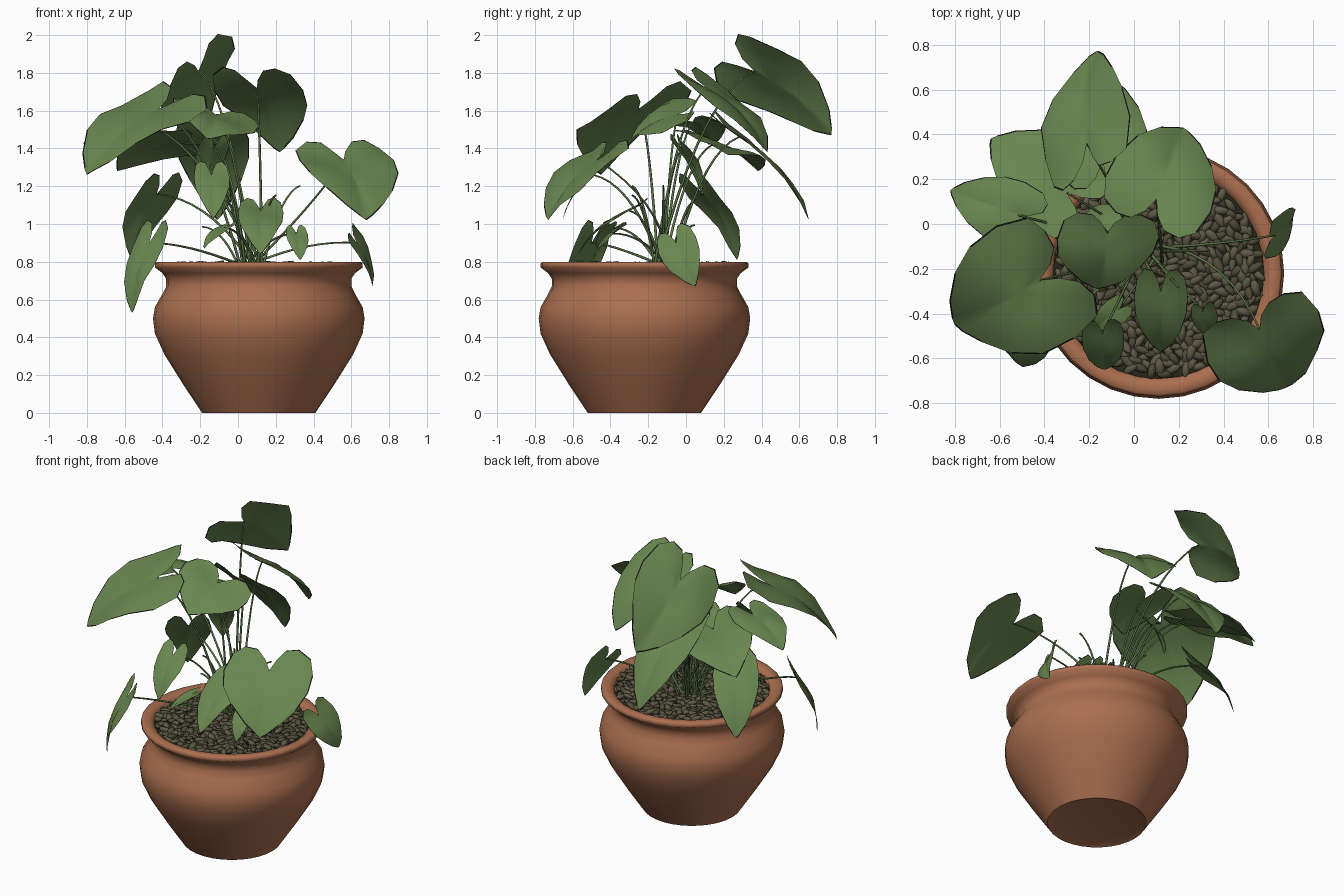
import bpy, bmesh, math, random
from mathutils import Vector, Matrix

if "Cube" in bpy.data.objects:
    bpy.data.objects.remove(bpy.data.objects["Cube"], do_unlink=True)
random.seed(4)
CENTRE = Vector((0.11, -0.22, 0))
ROOT = Vector((0.07, -0.12, 0.76))
UP = Vector((0, 0, 1))


def material(name, rgb):
    m = bpy.data.materials.new(name)
    m.use_nodes = True
    m.diffuse_color = (*rgb, 1)
    bsdf = m.node_tree.nodes["Principled BSDF"]
    bsdf.inputs["Base Color"].default_value = (*rgb, 1)
    bsdf.inputs["Roughness"].default_value = 0.8
    return m


TERRACOTTA = material("terracotta", (0.41, 0.16, 0.08))
GREEN = material("leaf green", (0.14, 0.24, 0.08))
EDGE = material("dark leaf edge", (0.01, 0.01, 0.01))
STEM = material("stem green", (0.1, 0.17, 0.06))
PEBBLE = material("pebble brown", (0.11, 0.1, 0.06))
PEBBLE_DARK = material("dark pebble brown", (0.08, 0.07, 0.04))
SOIL = material("soil", (0.02, 0.02, 0.01))


def finish(name, bm, mats, angle):
    mesh = bpy.data.meshes.new(name)
    bm.to_mesh(mesh)
    bm.free()
    ob = bpy.data.objects.new(name, mesh)
    bpy.context.collection.objects.link(ob)
    for m in mats:
        mesh.materials.append(m)
    bpy.ops.object.select_all(action="DESELECT")
    ob.select_set(True)
    bpy.context.view_layer.objects.active = ob
    bpy.ops.object.shade_smooth_by_angle(angle=math.radians(angle))


# Pot: a lathed profile with a rolled rim and a hollow inside
PROFILE = [(0, .01), (.27, .01), (.3, 0), (.4, .15), (.5, .31), (.55, .42),
           (.56, .5), (.55, .56), (.51, .63), (.49, .67), (.49, .71), (.51, .74),
           (.55, .77), (.55, .79), (.54, .8), (.5, .8), (.47, .78), (.47, .7)]
bm = bmesh.new()
verts = [bm.verts.new(CENTRE + Vector((r, 0, z))) for r, z in PROFILE]
edges = [bm.edges.new(pair) for pair in zip(verts, verts[1:])]
bmesh.ops.spin(bm, geom=verts + edges, cent=CENTRE, axis=UP,
               angle=math.tau, steps=32, use_duplicate=False)
bmesh.ops.remove_doubles(bm, verts=bm.verts, dist=0.0005)
bmesh.ops.recalc_face_normals(bm, faces=bm.faces)
finish("pot", bm, [TERRACOTTA], 70)

# Soil disc under the pebbles
bm = bmesh.new()
bmesh.ops.create_circle(bm, cap_ends=True, segments=32, radius=0.475,
                        matrix=Matrix.Translation(CENTRE + UP * 0.755))
finish("soil", bm, [SOIL], 30)

# Pebbles: long flattened stones spread in a sunflower pattern
bm = bmesh.new()
COUNT = 480
for i in range(COUNT):
    r = 0.455 * math.sqrt((i + 0.5) / COUNT)
    a = i * math.pi * (3 - math.sqrt(5))
    spot = CENTRE + Vector((r * math.cos(a), r * math.sin(a), random.uniform(.76, .785)))
    size = random.uniform(0.85, 1.2)
    m = (Matrix.Translation(spot) @ Matrix.Rotation(random.uniform(0, math.tau), 4, "Z")
         @ Matrix.Rotation(random.uniform(-.4, .4), 4, "Y")
         @ Matrix.Diagonal((.043 * size, .021 * size, .016 * size, 1)))
    made = bmesh.ops.create_icosphere(bm, subdivisions=1, radius=1, matrix=m)
    for f in {f for v in made["verts"] for f in v.link_faces}:
        f.material_index = i % 3 == 0
finish("pebbles", bm, [PEBBLE, PEBBLE_DARK], 60)

# Heart outline, one half mirrored: across (0..1) and along (notch 0, tip 1)
HALF = [(0, 0), (.12, -.16), (.32, -.31), (.6, -.34), (.88, -.22), (1, .06),
        (.95, .32), (.72, .58), (.38, .83), (.12, .96), (0, 1)]
OUTLINE = HALF + [(-u, v) for u, v in HALF[-2:0:-1]]


def leaf(name, base, tip, width, roll):
    along = tip - base
    length = along.length
    # The blade lies level from side to side unless rolled about its length
    side = Matrix.Rotation(-roll, 3, along) @ along.cross(UP).normalized()
    normal = side.cross(along).normalized()
    phase = random.uniform(0, 6)

    def place(u, v):
        lift = (.09 * length * math.sin(math.pi * max(v, -.2))
                + .1 * width * (abs(u) - u * u)
                + .04 * width * math.sin(5 * v + 3 * u + phase) * abs(u))
        return base + side * (u * width / 2) + along * v + normal * lift

    bm = bmesh.new()
    hub = bm.verts.new(place(0, .2))
    rings = [[bm.verts.new(place(u * k, .2 + (v - .2) * k)) for u, v in OUTLINE]
             for k in (.35, .7, .975, 1)]
    n = len(OUTLINE)
    for i in range(n):
        j = (i + 1) % n
        bm.faces.new((hub, rings[0][i], rings[0][j]))
        for k in range(3):
            f = bm.faces.new((rings[k][i], rings[k + 1][i], rings[k + 1][j], rings[k][j]))
            f.material_index = k == 2 and i % 3 != 0
    bmesh.ops.recalc_face_normals(bm, faces=bm.faces)
    if sum(f.normal.dot(UP) for f in bm.faces) < 0:
        bmesh.ops.reverse_faces(bm, faces=bm.faces)
    finish(name, bm, [GREEN, EDGE], 80)


def stem(name, start, end, bend=None):
    # Quadratic arc sampled into a thin bevelled curve
    if bend is None:
        bend = start.lerp(end, 0.45)
        bend.z = start.z + (end.z - start.z) * 0.85 + 0.03
    cu = bpy.data.curves.new(name, "CURVE")
    cu.dimensions = "3D"
    cu.bevel_depth = 0.0065
    cu.bevel_resolution = 1
    sp = cu.splines.new("POLY")
    sp.points.add(9)
    for i, p in enumerate(sp.points):
        t = i / 9
        p.co = (*start.lerp(bend, t).lerp(bend.lerp(end, t), t), 1)
        p.radius = 1.2 - 0.5 * t
    cu.materials.append(STEM)
    bpy.context.collection.objects.link(bpy.data.objects.new(name, cu))


def grow(name, base, tip, width, roll=0, bend=None):
    # One leaf with the stem that carries it from the clump
    leaf(name + "_leaf", base, tip, width, roll)
    start = ROOT + Vector((random.uniform(-.06, .06), random.uniform(-.05, .05), 0))
    stem(name + "_stem", start, base, bend)


# Broad upper leaves: notch point, tip point and width
V = Vector
grow("top_back", V((-.21, .36, 1.81)), V((-.17, .77, 1.47)), .51, roll=.8)
grow("top_right", V((.1, .11, 1.72)), V((.22, .43, 1.38)), .5)
grow("back_left", V((-.3, .14, 1.42)), V((-.64, .38, 1.28)), .46, roll=-.3)
grow("far_left", V((-.52, .04, 1.54)), V((-.82, .15, 1.42)), .3)
grow("large_left", V((-.42, -.25, 1.61)), V((-.8, -.45, 1.26)), .62, roll=.2)
grow("centre", V((-.12, -.04, 1.58)), V((-.16, -.29, 1.45)), .48, roll=.35)
grow("large_right", V((.56, -.47, 1.34)), V((.68, -.73, 1.02)), .55, bend=V((.4, -.1, 1.1)))

# Leaves hanging over the rim
grow("right_rim", V((.63, -.05, .9)), V((.71, .05, .67)), .22, roll=-1.1, bend=V((.35, -.1, .92)))
grow("left_rim", V((-.47, -.5, .9)), V((-.56, -.58, .53)), .24, bend=V((-.25, -.4, .9)))

# Narrow young leaves: width follows from their length
YOUNG = {
    "low_back": ((-.14, .28, 1.46), (-.11, .65, 1.02)),
    "left_mid": ((-.43, .09, 1.16), (-.56, .27, .81)),
    "front_left": ((-.14, -.49, 1.26), (-.13, -.65, 1.03)),
    "front": ((.12, -.3, 1.07), (.12, -.57, .84)),
    "small_front": ((.31, -.39, .95), (.33, -.49, .81)),
    "small_left": ((-.07, -.38, .98), (-.18, -.47, .87)),
    "inner": ((-.13, -.02, 1.4), (-.17, .08, 1.16)),
}
for name, (base, tip) in YOUNG.items():
    base, tip = V(base), V(tip)
    grow(name, base, tip, 0.68 * (tip - base).length)

# Bare young shoots around the clump
for i in range(6):
    a = i * math.tau / 6
    start = ROOT + V((.06 * math.cos(a), .05 * math.sin(a), 0))
    reach = V((.2 * math.cos(a), .14 * math.sin(a), random.uniform(.2, .5)))
    stem(f"shoot_{i + 1}", start, start + reach)
